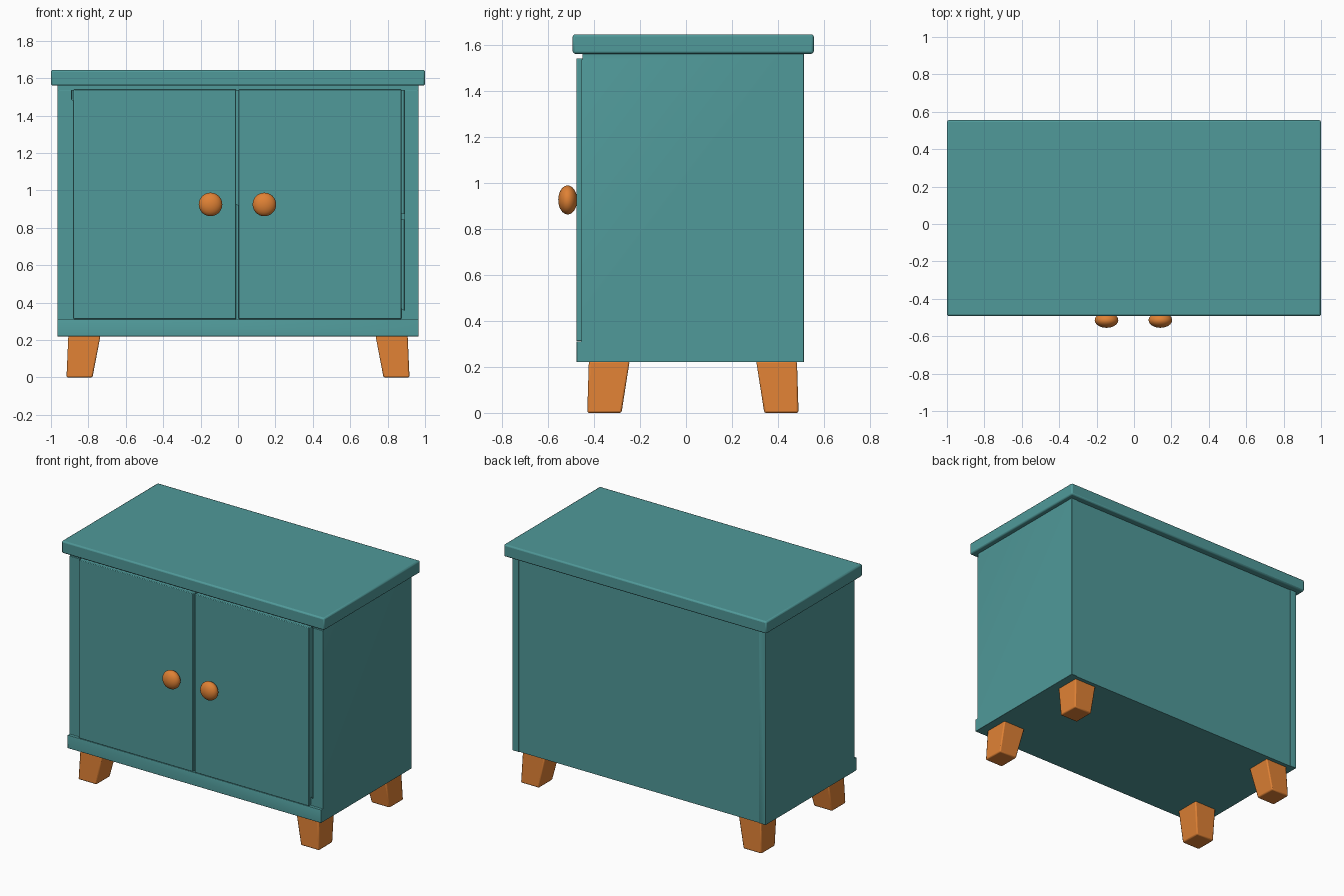
import bpy, bmesh
from mathutils import Vector

if "Cube" in bpy.data.objects:
    bpy.data.objects.remove(bpy.data.objects["Cube"])


def material(name, rgb):
    m = bpy.data.materials.new(name)
    m.diffuse_color = (*rgb, 1)
    m.use_nodes = True
    m.node_tree.nodes["Principled BSDF"].inputs["Base Color"].default_value = m.diffuse_color
    return m


TEAL = material("teal_paint", (0.08, 0.32, 0.32))
ORANGE = material("orange_wood", (0.74, 0.22, 0.035))


def finish(ob, mat, bevel=0.0):
    if mat:
        ob.data.materials.append(mat)
    if bevel:
        b = ob.modifiers.new("Bevel", 'BEVEL')
        b.width = bevel
        b.segments = 2
        b.limit_method = 'ANGLE'
    bpy.ops.object.select_all(action='DESELECT')
    ob.select_set(True)
    bpy.context.view_layer.objects.active = ob
    bpy.ops.object.shade_smooth_by_angle()
    return ob


def box(name, lo, hi, mat=None, bevel=0.0):
    lo, hi = Vector(lo), Vector(hi)
    bpy.ops.mesh.primitive_cube_add(size=1)
    ob = bpy.context.object
    ob.name = name
    for v in ob.data.vertices:
        v.co = (lo + hi) / 2 + v.co * (hi - lo)
    return finish(ob, mat, bevel) if mat else ob


# Cabinet body: one block with the front step, top reveal, inside and back panel cut out
body = box("cabinet_body", (-0.965, -0.475, 0.22), (0.965, 0.512, 1.561))
cuts = {
    "front_step_cutter": ((-1.1, -0.6, 0.31), (1.1, -0.455, 1.7)),
    "top_reveal_cutter": ((-1.1, -0.6, 1.535), (1.1, -0.450, 1.75)),
    "inside_cutter": ((-0.889, -0.65, 0.31), (0.889, 0.475, 1.535)),
    "back_panel_cutter": ((-0.915, 0.508, 0.1), (0.915, 0.65, 1.8)),
}
for name, (lo, hi) in cuts.items():
    cutter = box(name, lo, hi)
    cutter.hide_render = True
    cutter.hide_viewport = True
    mod = body.modifiers.new(name, 'BOOLEAN')
    mod.operation = 'DIFFERENCE'
    mod.solver = 'EXACT'
    mod.object = cutter
finish(body, TEAL, 0.002)

# Top slab and inner shelf
box("top_slab", (-1, -0.492, 1.56), (1, 0.555, 1.644), TEAL, 0.010)
box("inner_shelf", (-0.889, -0.41, 0.842), (0.889, 0.475, 0.876), TEAL)


def leg(name, sx, sy):
    # Tapered leg, splayed slightly outwards
    bm = bmesh.new()
    bmesh.ops.create_cube(bm, size=1)
    for v in bm.verts:
        outer_x, outer_y = v.co.x > 0, v.co.y > 0
        if v.co.z > 0:
            x, y, z = (0.907 if outer_x else 0.735), (0.452 if outer_y else 0.275), 0.225
        else:
            x, y, z = (0.917 if outer_x else 0.778), (0.459 if outer_y else 0.310), 0.0
        v.co = (sx * x, 0.030 + sy * y, z)
    bmesh.ops.recalc_face_normals(bm, faces=bm.faces)
    me = bpy.data.meshes.new(name)
    bm.to_mesh(me)
    bm.free()
    ob = bpy.data.objects.new(name, me)
    bpy.context.collection.objects.link(ob)
    finish(ob, ORANGE, 0.008)


for side, s in (("left", -1), ("right", 1)):
    # Door, centred a hair left of the middle
    x0, x1 = sorted((-0.003 + s * 0.007, -0.003 + s * 0.876))
    box(side + "_door", (x0, -0.476, 0.312), (x1, -0.430, 1.540), TEAL, 0.004)
    # Flattened round knob
    bpy.ops.mesh.primitive_uv_sphere_add(segments=32, ring_count=16, radius=1,
                                         location=(-0.003 + s * 0.144, -0.514, 0.925))
    knob = bpy.context.object
    knob.name = side + "_knob"
    knob.scale = (0.063, 0.041, 0.063)
    finish(knob, ORANGE)
    leg("front_%s_leg" % side, s, -1)
    leg("back_%s_leg" % side, s, 1)
